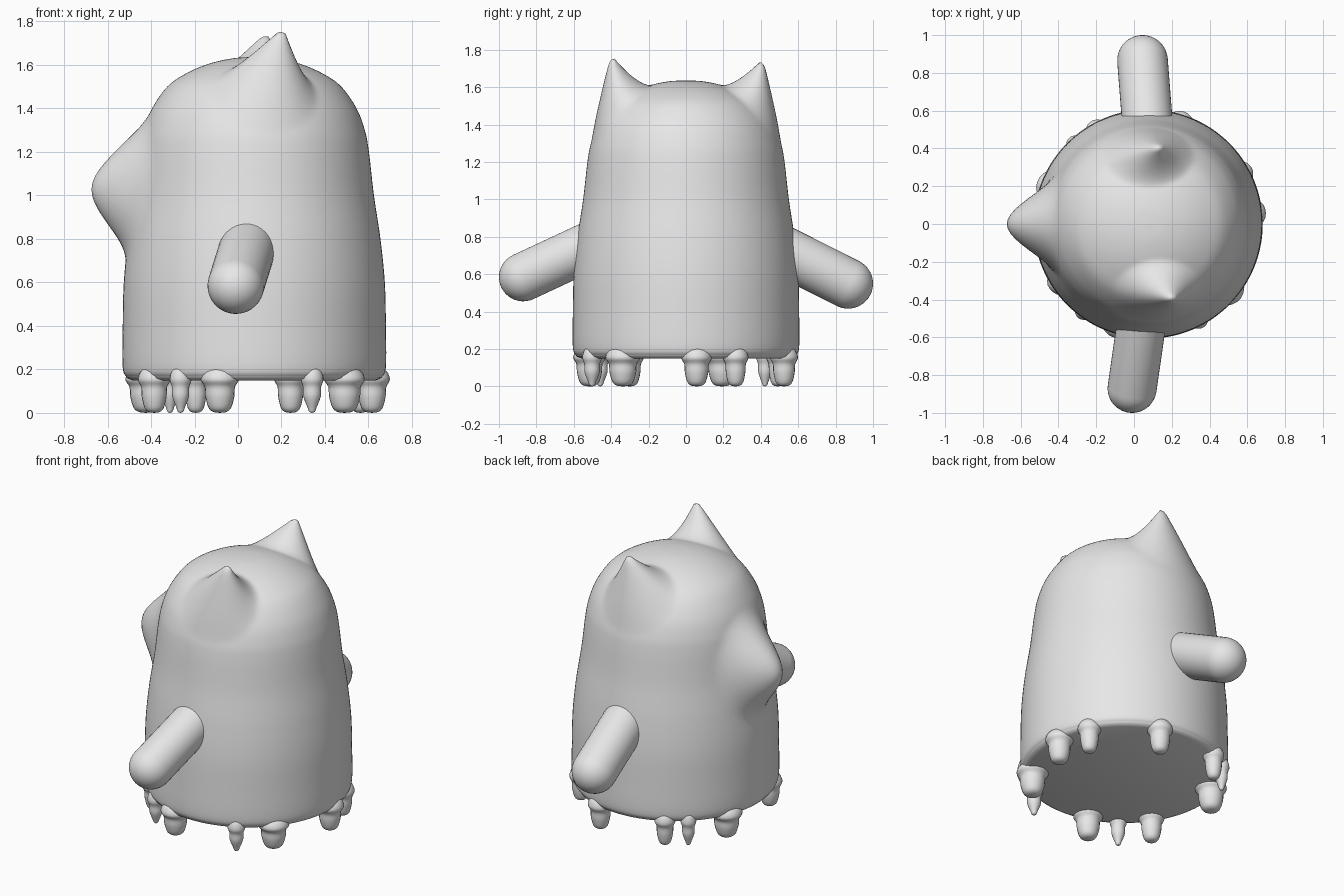
import bpy, bmesh, math
from mathutils import Vector

if "Cube" in bpy.data.objects:
    bpy.data.objects.remove(bpy.data.objects["Cube"])

CX = 0.075          # body axis in x

grey = bpy.data.materials.new("light_grey")
grey.diffuse_color = (0.8, 0.8, 0.8, 1)
grey.use_nodes = True
grey.node_tree.nodes["Principled BSDF"].inputs["Base Color"].default_value = grey.diffuse_color


def smooth_profile(pts, steps):
    """Catmull-Rom curve through (radius, height) points."""
    p = [Vector(q) for q in pts]
    p = [2 * p[0] - p[1]] + p + [2 * p[-1] - p[-2]]
    out = []
    for i in range(1, len(p) - 2):
        a, b, c, d = p[i - 1:i + 3]
        for k in range(steps):
            t = k / steps
            out.append(0.5 * (2 * b + (c - a) * t + (2 * a - 5 * b + 4 * c - d) * t * t
                              + (3 * b - a - 3 * c + d) * t ** 3))
    return out + [p[-2]]


def revolve(name, profile, segs):
    """Spin a profile that starts and ends on the z axis."""
    bm = bmesh.new()
    rings = []
    for r, z in profile:
        if r < 1e-4:
            rings.append([bm.verts.new((0, 0, z))] * segs)
        else:
            rings.append([bm.verts.new((r * math.cos(2 * math.pi * i / segs),
                                        r * math.sin(2 * math.pi * i / segs), z))
                          for i in range(segs)])
    for lo, hi in zip(rings, rings[1:]):
        for i in range(segs):
            j = (i + 1) % segs
            quad = list(dict.fromkeys((lo[i], lo[j], hi[j], hi[i])))
            if len(quad) > 2:
                bm.faces.new(quad)
    bmesh.ops.recalc_face_normals(bm, faces=bm.faces)
    me = bpy.data.meshes.new(name)
    bm.to_mesh(me)
    bm.free()
    me.materials.append(grey)
    ob = bpy.data.objects.new(name, me)
    bpy.context.collection.objects.link(ob)
    bpy.ops.object.select_all(action='DESELECT')
    ob.select_set(True)
    bpy.context.view_layer.objects.active = ob
    bpy.ops.object.shade_smooth_by_angle(angle=math.radians(50))
    return ob


def pull(ob, start, tip, radii, falloff):
    """Soft-grab the surface around start towards tip."""
    start, move = Vector(start), Vector(tip) - Vector(start)
    for v in ob.data.vertices:
        d = v.co + ob.location - start
        t = 1 - math.sqrt(sum((d[k] / radii[k]) ** 2 for k in range(3)))
        if t > 0:
            v.co += move * falloff(t)


# Body: flat-bottomed bell with a domed head
wall = smooth_profile([(0.585, 0.16), (0.605, 0.21), (0.605, 0.4), (0.6, 0.6), (0.58, 0.8),
                       (0.55, 1.0), (0.527, 1.2), (0.508, 1.3), (0.47, 1.4), (0.4, 1.5),
                       (0.315, 1.56), (0.21, 1.605), (0.1, 1.63), (0, 1.637)], 7)
body = revolve("body", [(0, 0.15), (0.56, 0.15)] + [tuple(p) for p in wall], 128)
body.location.x = CX

# Ears and snout pulled out of the body surface
ear = lambda t: min(1, 1.08 * t) ** 1.5
pull(body, (0.13, -0.385, 1.5), (0.2, -0.395, 1.74), (0.25, 0.22, 0.26), ear)
pull(body, (0.08, 0.39, 1.5), (0.125, 0.405, 1.72), (0.25, 0.22, 0.26), ear)
pull(body, (-0.475, 0, 1.04), (-0.678, 0, 1.04), (0.6, 0.28, 0.35),
     lambda t: t * t * (3 - 2 * t))

# Arms: capsules sloping down and outwards
for name, root, end, r in (("right_arm", (0.055, -0.42, 0.795), (-0.01, -0.87, 0.585), 0.13),
                           ("left_arm", (0.08, 0.42, 0.775), (0.045, 0.866, 0.55), 0.134)):
    root, end = Vector(root), Vector(end)
    length = (end - root).length
    arc = [math.radians(9 * k) for k in range(11)]
    prof = [(r * math.sin(a), -r * math.cos(a)) for a in arc]
    prof += [(r * math.sin(a), length + r * math.cos(a)) for a in reversed(arc)]
    arm = revolve(name, prof, 40)
    arm.location = root
    arm.rotation_mode = 'QUATERNION'
    arm.rotation_quaternion = (end - root).to_track_quat('Z', 'Y')

# Drips hanging round the hem: x, y, radius
drips = [(-0.10, -0.57, .07), (0.35, -0.52, .042), (0.53, -0.37, .075), (0.65, 0.06, .066),
         (0.59, 0.28, .055), (0.25, 0.55, .06), (-0.21, 0.52, .05), (-0.32, 0.43, .037),
         (-0.47, 0.21, .075), (-0.43, -0.33, .06), (-0.28, -0.48, .04)]
for n, (x, y, r) in enumerate(drips):
    ang = math.atan2(y, x - CX)
    tip = 0.75 if r > 0.045 else 0.5
    prof = smooth_profile([(0, 0), (tip * r * 0.6, 0.005), (tip * r, 0.025), (0.95 * r, 0.075),
                           (r, 0.12), (1.25 * r, 0.155), (0.9 * r, 0.2), (0, 0.22)], 4)
    drip = revolve(f"drip_{n + 1}", [(max(p.x, 0), max(p.y, 0)) for p in prof], 20)
    dist = 0.61 - r
    drip.location = (CX + dist * math.cos(ang), dist * math.sin(ang), 0)
